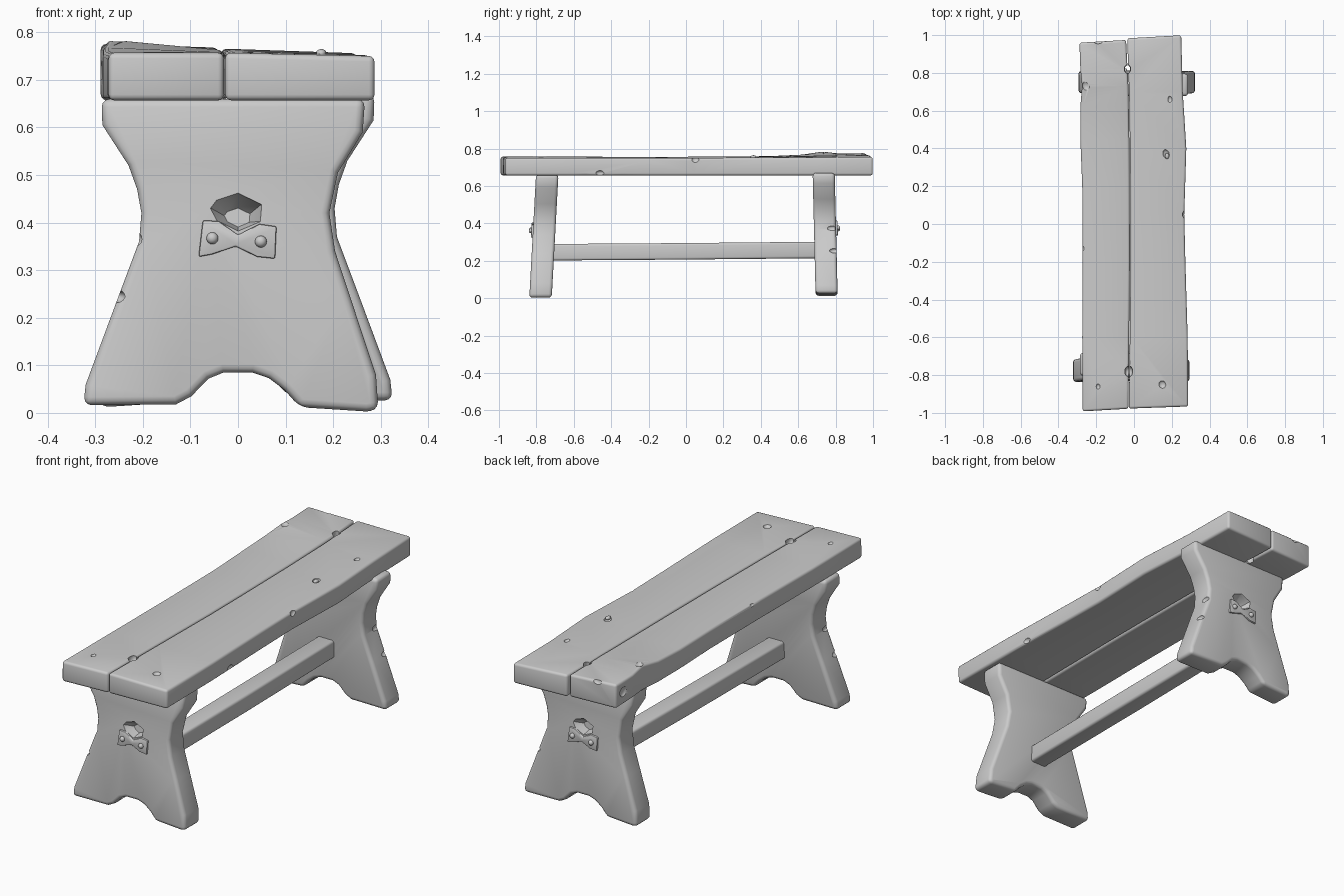
import bpy, bmesh, math
from mathutils import Vector, Matrix

grey = bpy.data.materials.new("plain_grey")
grey.diffuse_color = (0.6, 0.6, 0.6, 1)


def finish(name, bm, bevel=0.0, segments=3, cutters=()):
    """Turn a bmesh into a bevelled, carved and smooth-shaded object."""
    bmesh.ops.recalc_face_normals(bm, faces=bm.faces)
    me = bpy.data.meshes.new(name)
    bm.to_mesh(me)
    bm.free()
    me.materials.append(grey)
    ob = bpy.data.objects.new(name, me)
    bpy.context.collection.objects.link(ob)
    bpy.ops.object.select_all(action='DESELECT')
    bpy.context.view_layer.objects.active = ob
    ob.select_set(True)
    if bevel:
        b = ob.modifiers.new("round", 'BEVEL')
        b.width, b.segments, b.angle_limit = bevel, segments, math.radians(40)
        bpy.ops.object.modifier_apply(modifier="round")
    for c in cutters:
        m = ob.modifiers.new("carve", 'BOOLEAN')
        m.operation, m.solver, m.object = 'DIFFERENCE', 'EXACT', c
        bpy.ops.object.modifier_apply(modifier="carve")
        bpy.data.objects.remove(c)
    bpy.ops.object.shade_smooth_by_angle(angle=math.radians(40))
    return ob


def loft(rings, bm=None):
    """Skin a row of equal-sized rings and cap the ends."""
    bm = bm or bmesh.new()
    vs = [[bm.verts.new(p) for p in r] for r in rings]
    n = len(vs[0])
    for a, b in zip(vs, vs[1:]):
        for i in range(n):
            j = (i + 1) % n
            bm.faces.new((a[i], a[j], b[j], b[i]))
    bm.faces.new(vs[0])
    bm.faces.new(vs[-1])
    return bm


def gouge(pos, size, turn=0.0):
    """Low-poly pebble used to carve chips and knots."""
    bm = bmesh.new()
    bmesh.ops.create_icosphere(bm, subdivisions=2, radius=1)
    bm.transform(Matrix.Translation(pos) @ Matrix.Rotation(turn, 4, 'Z')
                 @ Matrix.Diagonal((*size, 1)))
    ob = finish("chip_cutter", bm)
    ob.hide_render = True
    return ob


# Seat planks: stations of (y, left x, right x, left top z, right top z)
def plank(name, stations, chips):
    rings = [[(l, y + s, 0.657), (r, y + t, 0.657), (r, y + t, zr), (l, y + s, zl)]
             for y, l, r, zl, zr, s, t in
             [(*st, 0, 0) if len(st) == 5 else st for st in stations]]
    return finish(name, loft(rings), 0.012, 3, [gouge(*c) for c in chips])


plank("seat_plank_left", [
    (-0.985, -0.272, -0.030, 0.757, 0.757, -0.007, 0.007),
    (-0.60, -0.274, -0.026, 0.755, 0.757),
    (-0.20, -0.272, -0.022, 0.756, 0.756),
    (0.20, -0.274, -0.023, 0.757, 0.757),
    (0.45, -0.284, -0.025, 0.760, 0.758),
    (0.62, -0.284, -0.028, 0.768, 0.760),
    (0.73, -0.275, -0.030, 0.785, 0.762),
    (0.82, -0.284, -0.034, 0.774, 0.763),
    (0.967, -0.289, -0.042, 0.776, 0.768, -0.007, 0.007)],
    [((-0.032, -0.78, 0.75), (0.018, 0.028, 0.03)),
     ((-0.036, 0.82, 0.72), (0.018, 0.025, 0.10)),
     ((-0.19, -0.86, 0.762), (0.012, 0.016, 0.012)),
     ((-0.255, 0.73, 0.792), (0.022, 0.03, 0.02), 0.4),
     ((-0.276, -0.13, 0.757), (0.012, 0.02, 0.015)),
     ((-0.19, 0.965, 0.775), (0.025, 0.012, 0.02)),
     ((-0.290, 0.90, 0.72), (0.012, 0.03, 0.025))])

plank("seat_plank_right", [
    (-0.972, -0.027, 0.287, 0.757, 0.750, -0.005, 0.006),
    (-0.60, -0.022, 0.284, 0.757, 0.750),
    (-0.20, -0.018, 0.272, 0.756, 0.750),
    (0.05, -0.018, 0.266, 0.757, 0.750),
    (0.40, -0.021, 0.277, 0.758, 0.752),
    (0.70, -0.026, 0.258, 0.760, 0.752),
    (0.992, -0.036, 0.250, 0.766, 0.756, -0.009, 0.007)],
    [((-0.022, -0.78, 0.75), (0.016, 0.028, 0.03)),
     ((-0.032, 0.82, 0.72), (0.016, 0.025, 0.10)),
     ((0.15, -0.85, 0.757), (0.020, 0.022, 0.014), 0.4),
     ((0.17, 0.37, 0.757), (0.018, 0.026, 0.016), 0.3),
     ((0.19, 0.66, 0.756), (0.012, 0.018, 0.010)),
     ((0.272, 0.05, 0.745), (0.016, 0.022, 0.022)),
     ((0.286, -0.46, 0.668), (0.016, 0.025, 0.016))])

# Small splinter beside the knot
bm = bmesh.new()
bmesh.ops.create_icosphere(bm, subdivisions=2, radius=1)
bm.transform(Matrix.Translation((0.175, 0.36, 0.756)) @ Matrix.Diagonal((0.011, 0.016, 0.009, 1)))
finish("seat_splinter", bm)

# Leg board outline (x, z), drawn for the front one
OUTLINE = [(-0.325, 0.016), (-0.320, 0.06), (-0.253, 0.24), (-0.208, 0.36),
           (-0.203, 0.42), (-0.212, 0.47), (-0.230, 0.52), (-0.285, 0.605),
           (-0.287, 0.66), (0.267, 0.66), (0.262, 0.59), (0.210, 0.505),
           (0.192, 0.42), (0.204, 0.34), (0.237, 0.24), (0.290, 0.08),
           (0.295, 0.006), (0.27, 0.003), (0.13, 0.012), (0.098, 0.048),
           (0.065, 0.073), (0.03, 0.085), (-0.03, 0.085), (-0.062, 0.072),
           (-0.098, 0.035), (-0.13, 0.018)]
HOLLOW = [(-0.058, 0.43), (-0.045, 0.405), (0, 0.382), (0.047, 0.402),
          (0.050, 0.438), (0, 0.462), (-0.045, 0.447)]
BOWTIE = [(-0.083, 0.328), (-0.055, 0.333), (-0.005, 0.350), (0.040, 0.328),
          (0.078, 0.324), (0.081, 0.392), (0.045, 0.397), (0, 0.374),
          (-0.040, 0.403), (-0.074, 0.405)]


def leg(side, place, y_low, y_high, thick):
    def front(z):
        return y_low + (y_high - y_low) * z / 0.66 - thick / 2

    # Scooped hollow above the metal plate, deeper towards its lower edge
    rings = [[(x * s, front(z) + d, 0.415 + dz + (z - 0.415) * s) for x, z in HOLLOW]
             for s, d, dz in ((1.06, -0.01, 0), (0.95, 0.008, 0), (0.5, 0.045, -0.008))]
    scoop = finish("hollow_cutter", loft(rings))
    scoop.hide_render = True
    chips = [gouge((-0.256, front(0.25) + 0.01, 0.245), (0.02, 0.03, 0.014)),
             gouge((-0.212, front(0.36) + 0.02, 0.365), (0.012, 0.03, 0.014))]
    bm = loft([[(x, front(z) + d, z) for x, z in OUTLINE] for d in (0, thick)])
    parts = [finish(side + "_leg", bm, 0.017, 3, [scoop] + chips)]

    # Bow-tie repair plate with two domed rivets
    bm = loft([[(x, front(z) + d, z) for x, z in BOWTIE] for d in (-0.009, 0.01)])
    parts.append(finish(side + "_leg_plate", bm, 0.004, 2))
    for i, (x, z) in enumerate(((-0.054, 0.367), (0.048, 0.360))):
        bm = bmesh.new()
        bmesh.ops.create_uvsphere(bm, u_segments=16, v_segments=8, radius=0.0125)
        bm.transform(Matrix.Translation((x, front(z) - 0.010, z)))
        parts.append(finish(f"{side}_leg_rivet_{i + 1}", bm))
    for p in parts:
        p.data.transform(place)


leg("front", Matrix.Identity(4), -0.778, -0.742, 0.120)
leg("back", Matrix.Translation((0, 0, 0.010)) @ Matrix.Rotation(math.pi, 4, 'Z'),
    -0.752, -0.736, 0.118)

# Stretcher beam between the legs, rising slightly to the back
rings = [[(-w, y, z), (w, y, z), (w, y, z + 0.088), (-w, y, z + 0.088)]
         for y, z, w in ((-0.73, 0.202, 0.045), (0, 0.207, 0.047), (0.71, 0.214, 0.045))]
finish("stretcher", loft(rings), 0.012, 3)
